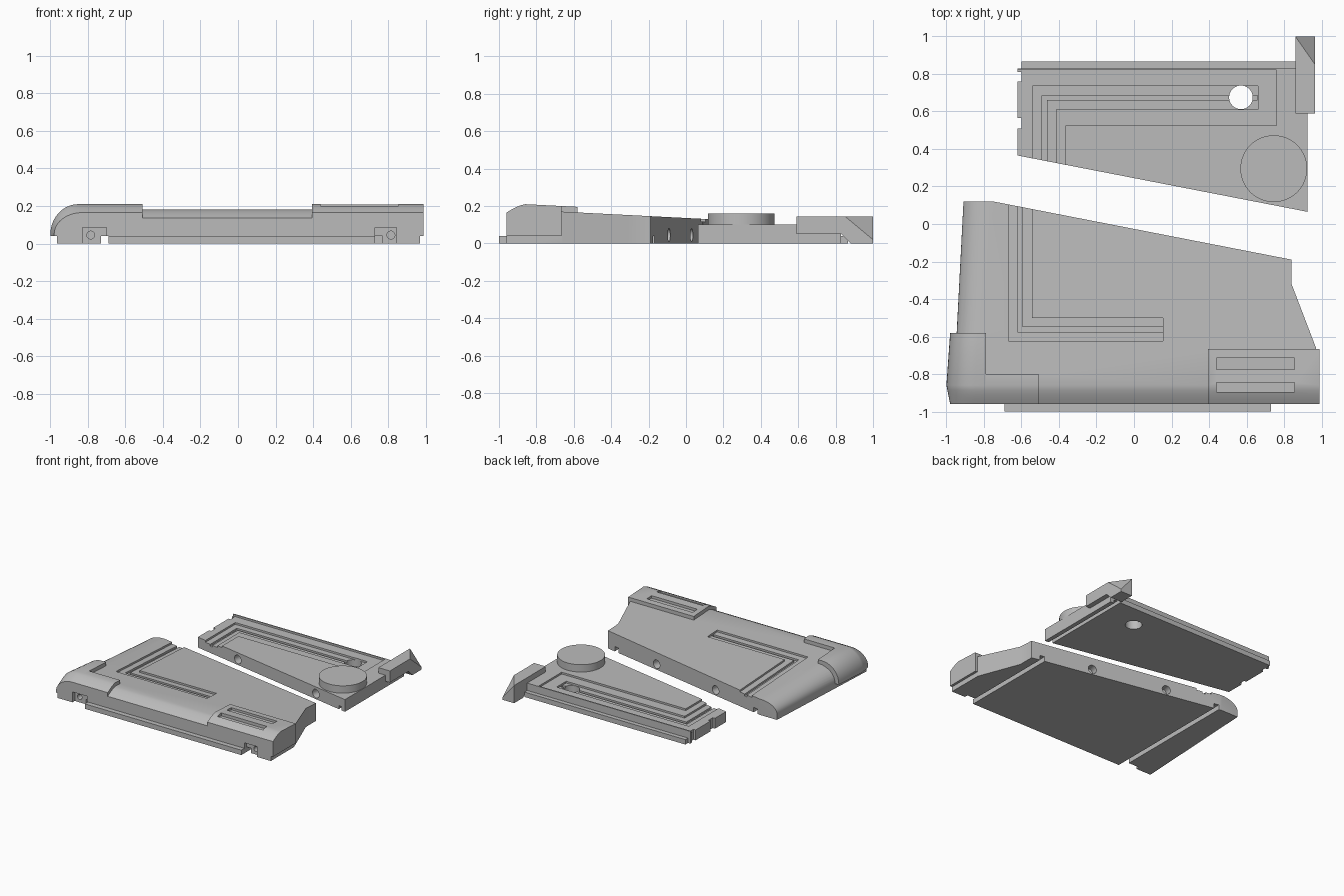
import bpy, bmesh, math
from mathutils import Matrix, Vector

if "Cube" in bpy.data.objects:
    bpy.data.objects.remove(bpy.data.objects["Cube"])

grey = bpy.data.materials.new("plain grey")
grey.use_nodes = True
grey.diffuse_color = (0.5, 0.5, 0.5, 1)
grey.node_tree.nodes["Principled BSDF"].inputs["Base Color"].default_value = (0.5, 0.5, 0.5, 1)


def finish(name, bm):
    bmesh.ops.recalc_face_normals(bm, faces=bm.faces)
    mesh = bpy.data.meshes.new(name)
    bm.to_mesh(mesh)
    bm.free()
    mesh.materials.append(grey)
    ob = bpy.data.objects.new(name, mesh)
    bpy.context.collection.objects.link(ob)
    return ob


def prism(name, outline, low, high):
    """Upright prism; low and high are heights or functions of y."""
    bm = bmesh.new()
    rings = []
    for h in (low, high):
        rings.append([bm.verts.new((x, y, h(y) if callable(h) else h)) for x, y in outline])
    bm.faces.new(rings[0][::-1])
    bm.faces.new(rings[1])
    for i in range(len(outline)):
        j = (i + 1) % len(outline)
        bm.faces.new((rings[0][i], rings[0][j], rings[1][j], rings[1][i]))
    return finish(name, bm)


def rect(x0, x1, y0, y1):
    return [(x0, y0), (x1, y0), (x1, y1), (x0, y1)]


def box(name, x0, x1, y0, y1, z0, z1):
    return prism(name, rect(x0, x1, y0, y1), z0, z1)


def cylinder(name, centre, radius, depth, rot=None, sides=32):
    bm = bmesh.new()
    m = Matrix.Translation(centre) @ (rot or Matrix())
    bmesh.ops.create_cone(bm, cap_ends=True, segments=sides, radius1=radius,
                          radius2=radius, depth=depth, matrix=m)
    return finish(name, bm)


def combine(ob, tool, operation="DIFFERENCE"):
    mod = ob.modifiers.new("cut", "BOOLEAN")
    mod.operation, mod.solver, mod.object = operation, "EXACT", tool
    dg = bpy.context.evaluated_depsgraph_get()
    ob.data = bpy.data.meshes.new_from_object(ob.evaluated_get(dg))
    ob.modifiers.clear()
    bpy.data.objects.remove(tool)


def loft(name, stations, base, lift=0.0, arc=0.0):
    """Sections along y, each (y, left x, right x), optionally rounded on the -x side."""
    bm = bmesh.new()
    rings = []
    for y, xl, xr in stations:
        zt = top(y) + lift
        pts = [(xr, base), (xl, base)]
        if arc:
            for i in range(11):
                t = math.pi / 20 * i
                pts.append((xl + arc * (1 - math.cos(t)), 0.05 + (zt - 0.05) * math.sin(t)))
        else:
            pts.append((xl, zt))
        pts.append((xr, zt))
        rings.append([bm.verts.new((x, y, z)) for x, z in pts])
    for a, b in zip(rings, rings[1:]):
        for i in range(len(a)):
            j = (i + 1) % len(a)
            bm.faces.new((a[i], a[j], b[j], b[i]))
    bm.faces.new(rings[0])
    bm.faces.new(rings[-1][::-1])
    return finish(name, bm)


def top(y):
    """Height of the front panel's upper surface."""
    if y < -0.86:
        return 0.18 - 0.045 * ((-0.86 - y) / 0.1) ** 1.4
    return 0.18 - 0.051 * (y + 0.86)


FRONT = (-0.96, -0.935, -0.91, -0.885, -0.86)


def left_edge(y):
    return -0.965 + 0.052 * (y + 0.96)


# Front panel body, sliced along the slanted rear edge
ys = FRONT + (-0.66, -0.32, 0.12)
stations = [(y, left_edge(y), 0.97 if y <= -0.66 else 0.84) for y in ys]
front_panel = loft("front_panel", stations, 0, arc=0.15)
beyond = [(-0.75, 0.12), (0.84, -0.19), (1.2, -0.26), (1.2, 0.4), (-0.75, 0.4)]
combine(front_panel, prism("cutter", beyond, -0.1, 0.4))

# Raised corner pads
pad_edge = [(y, -0.98 - 0.02 * (y + 0.96) / 0.1, -0.79) for y in FRONT] + [(-0.58, -0.98, -0.79)]
combine(front_panel, loft("left_pad", pad_edge, 0.04, 0.03, 0.15), "UNION")
combine(front_panel, loft("lower_pad", [(y, -0.80, -0.51) for y in FRONT + (-0.80,)], 0.05, 0.03), "UNION")
combine(front_panel, loft("slotted_pad", [(y, 0.395, 0.99) for y in FRONT + (-0.665,)], 0.04, 0.03), "UNION")
for y0, y1, floor in ((-0.775, -0.715, 0.185), (-0.895, -0.845, 0.185)):
    combine(front_panel, box("cutter", 0.44, 0.855, y0, y1, floor, 0.3))


def channel(ob, x, y, end, sign, back, surface):
    """Stepped L-shaped channel: wide shallow step with a narrow deep slit."""
    for inset, width, depth in ((0, 0.125, 0.015), (0.05, 0.025, 0.03)):
        x0, y0 = x + inset, y + sign * inset
        x1, y1 = x0 + width, y0 + sign * width
        stop = end - inset * 0.01
        shape = [(x0, back), (x0, y0), (stop, y0), (stop, y1), (x1, y1), (x1, back)]
        combine(ob, prism("cutter", shape, lambda v, d=depth: surface(v) - d, 0.4))


channel(front_panel, -0.67, -0.625, 0.155, 1, 0.3, top)

# Underside grooves, front recesses and pin holes
quarter = Matrix.Rotation(math.pi / 2, 4, "X")
for x0, x1, r0, r1, hole in ((-0.73, -0.69, -0.83, -0.70, -0.785), (0.73, 0.77, 0.73, 0.845, 0.815)):
    combine(front_panel, box("cutter", x0, x1, -1.1, 0.3, -0.1, 0.04))
    combine(front_panel, box("cutter", r0, r1, -1.1, -0.93, -0.1, 0.085))
    combine(front_panel, cylinder("cutter", (hole, -0.92, 0.045), 0.021, 0.08, quarter))

slant = Matrix.Rotation(math.atan2(-0.31, 1.59), 4, "Z") @ quarter
for x in (-0.29, 0.33):
    y = 0.12 - 0.195 * (x + 0.75)
    combine(front_panel, cylinder("cutter", (x, y, 0.045), 0.035, 0.12, slant))

# Tongue along the front
box("front_tongue", -0.69, 0.73, -1.0, -0.95, 0, 0.04)

# Rear panel
outline = [(-0.62, 0.365), (0.925, 0.065), (0.925, 0.83), (-0.62, 0.83)]
rear_panel = prism("rear_panel", outline, 0, 0.1)
band = [(-0.7, 0.2), (-0.365, 0.2), (-0.365, 0.525), (0.76, 0.525), (0.76, 0.82), (-0.7, 0.82)]
combine(rear_panel, prism("cutter", band, 0.085, 0.3))
for y0, y1 in ((0.51, 0.565), (0.76, 0.81)):
    combine(rear_panel, box("cutter", -0.7, -0.6, y0, y1, -0.1, 0.3))
channel(rear_panel, -0.54, 0.735, 0.66, -1, 0.2, lambda v: 0.085)
combine(rear_panel, cylinder("cutter", (0.57, 0.675, 0.05), 0.063, 0.4))
combine(rear_panel, box("cutter", 0.86, 0.89, 0.0, 1.0, -0.1, 0.03))
for x in (-0.2, 0.62):
    y = 0.365 - 0.194 * (x + 0.62)
    combine(rear_panel, cylinder("cutter", (x, y, 0.045), 0.035, 0.12, slant))
box("rear_tongue", -0.6, 0.86, 0.82, 0.865, 0, 0.04)

# Round knob
cylinder("knob", (0.745, 0.295, 0.125), 0.178, 0.07, sides=64)

# Corner bracket: side profile extruded along x, outer top corner sliced off
bm = bmesh.new()
profile = [(0.59, 0.05), (0.83, 0.05), (0.88, 0), (1.0, 0), (1.0, 0.145), (0.59, 0.145)]
face = bm.faces.new([bm.verts.new((0.86, y, z)) for y, z in profile])
out = bmesh.ops.extrude_face_region(bm, geom=[face])["geom"]
bmesh.ops.translate(bm, vec=(0.105, 0, 0), verts=[v for v in out if isinstance(v, bmesh.types.BMVert)])
a, b, c = Vector((0.86, 1.0, 0.145)), Vector((0.965, 0.85, 0.145)), Vector((0.965, 1.0, 0.02))
normal = (b - a).cross(c - a)
if normal.z < 0:
    normal.negate()
bmesh.ops.bisect_plane(bm, geom=bm.verts[:] + bm.edges[:] + bm.faces[:], dist=1e-5,
                       plane_co=a, plane_no=normal, clear_outer=True)
bmesh.ops.holes_fill(bm, edges=[e for e in bm.edges if e.is_boundary])
finish("corner_bracket", bm)

# Smooth curved surfaces, keep hard edges
bpy.ops.object.select_all(action="DESELECT")
for name in ("front_panel", "rear_panel", "knob"):
    ob = bpy.data.objects[name]
    ob.select_set(True)
    bpy.context.view_layer.objects.active = ob
bpy.ops.object.shade_smooth_by_angle(angle=math.radians(28))
